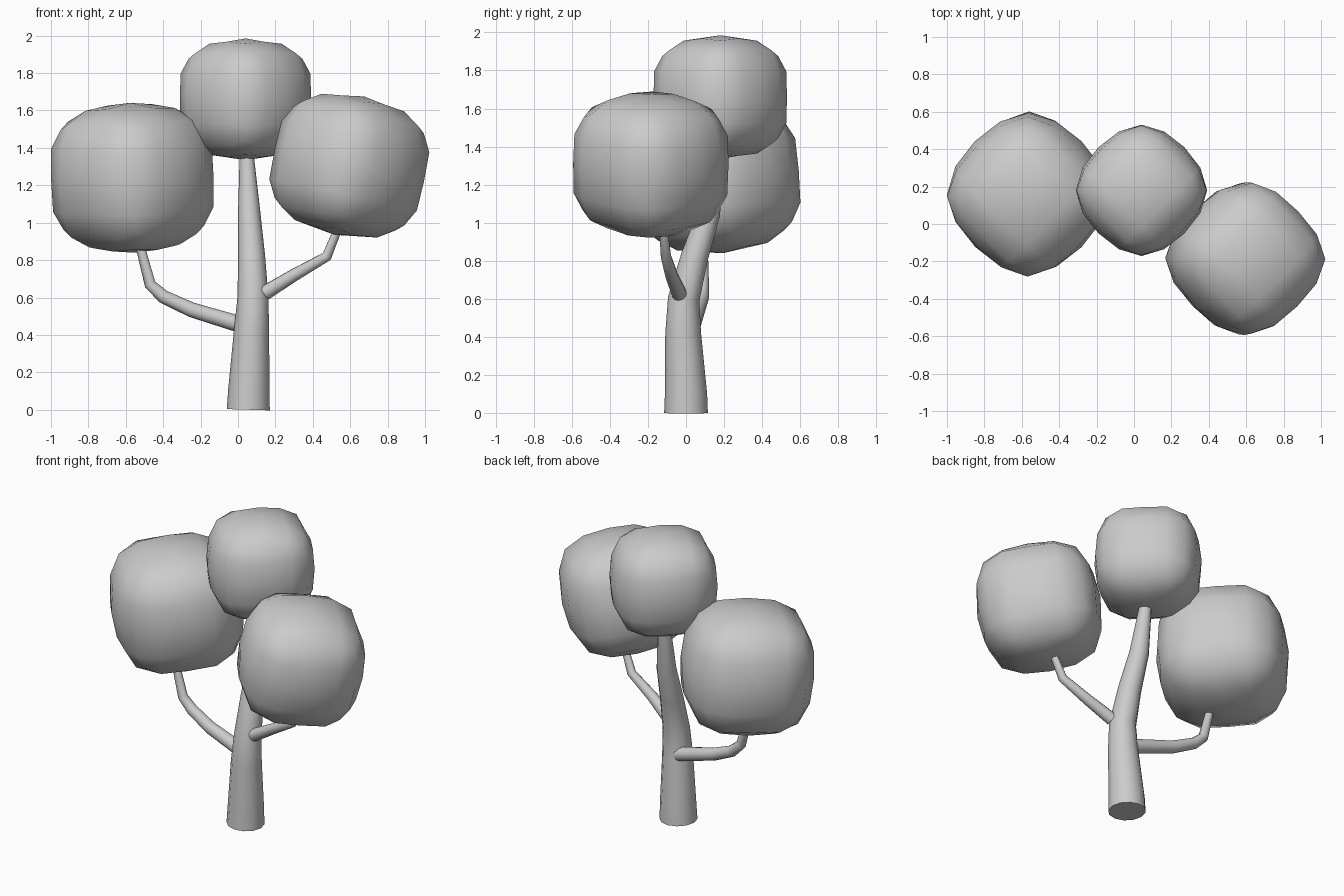
import bpy
import bmesh
from math import radians
from mathutils import Vector

if "Cube" in bpy.data.objects:
    bpy.data.objects.remove(bpy.data.objects["Cube"], do_unlink=True)

# One plain grey for the whole tree
grey = bpy.data.materials.new("plain_grey")
grey.use_nodes = True
GREY = (0.6, 0.6, 0.6, 1)
grey.diffuse_color = GREY
grey.node_tree.nodes["Principled BSDF"].inputs["Base Color"].default_value = GREY


def activate(obj):
    bpy.ops.object.select_all(action="DESELECT")
    obj.select_set(True)
    bpy.context.view_layer.objects.active = obj


def limb(name, points):
    """Tapered round tube through (x, y, z, radius) points."""
    curve = bpy.data.curves.new(name, "CURVE")
    curve.dimensions = "3D"
    curve.bevel_depth = 1
    curve.bevel_resolution = 4
    curve.use_fill_caps = True
    spline = curve.splines.new("POLY")
    spline.points.add(len(points) - 1)
    for p, (x, y, z, r) in zip(spline.points, points):
        p.co = (x, y, z, 1)
        p.radius = r
    obj = bpy.data.objects.new(name, curve)
    bpy.context.collection.objects.link(obj)
    curve.materials.append(grey)
    activate(obj)
    bpy.ops.object.convert(target="MESH")
    bpy.ops.object.shade_smooth_by_angle(angle=radians(60))


def crown(name, centre, size, tilt_x, tilt_y):
    """Soft cube of leaves, turned corner-on and slightly tilted."""
    bm = bmesh.new()
    bmesh.ops.create_cube(bm, size=1.5)
    bmesh.ops.subdivide_edges(bm, edges=bm.edges[:], cuts=1, use_grid_fill=True)
    # Puff out the middle of each side
    for v in bm.verts:
        if v.co.length < 0.8:
            v.co = v.co.normalized()
    bmesh.ops.scale(bm, vec=Vector((1, 1, 1)) * size / 0.89, verts=bm.verts)
    for f in bm.faces:
        f.smooth = True
    mesh = bpy.data.meshes.new(name)
    bm.to_mesh(mesh)
    bm.free()
    mesh.materials.append(grey)
    obj = bpy.data.objects.new(name, mesh)
    bpy.context.collection.objects.link(obj)
    obj.location = centre
    obj.rotation_euler = (radians(tilt_x), radians(tilt_y), radians(45))
    sub = obj.modifiers.new("rounding", "SUBSURF")
    sub.levels = sub.render_levels = 1
    sub.use_limit_surface = False


# Trunk and branches
limb("trunk", [(.055, 0, 0, .115), (.058, 0, .1, .111), (.072, -.015, .42, .094),
               (.08, -.012, .6, .083), (.073, .045, .82, .072),
               (.06, .12, 1.05, .06), (.045, .17, 1.4, .035)])
limb("right_branch", [(.03, .03, .45, .045), (-.25, .06, .535, .04),
                      (-.4, .085, .605, .036), (-.47, .09, .67, .031),
                      (-.53, .09, .9, .024)])
limb("left_branch", [(.145, -.035, .625, .04), (.3, -.075, .72, .034),
                     (.475, -.105, .82, .028), (.54, -.12, .98, .022)])

# Leaf crowns
crown("top_crown", (.04, .18, 1.66), .325, 0, 0)
crown("right_crown", (-.565, .16, 1.24), .402, 2, -4.6)
crown("left_crown", (.595, -.185, 1.305), .378, 8, 9)
